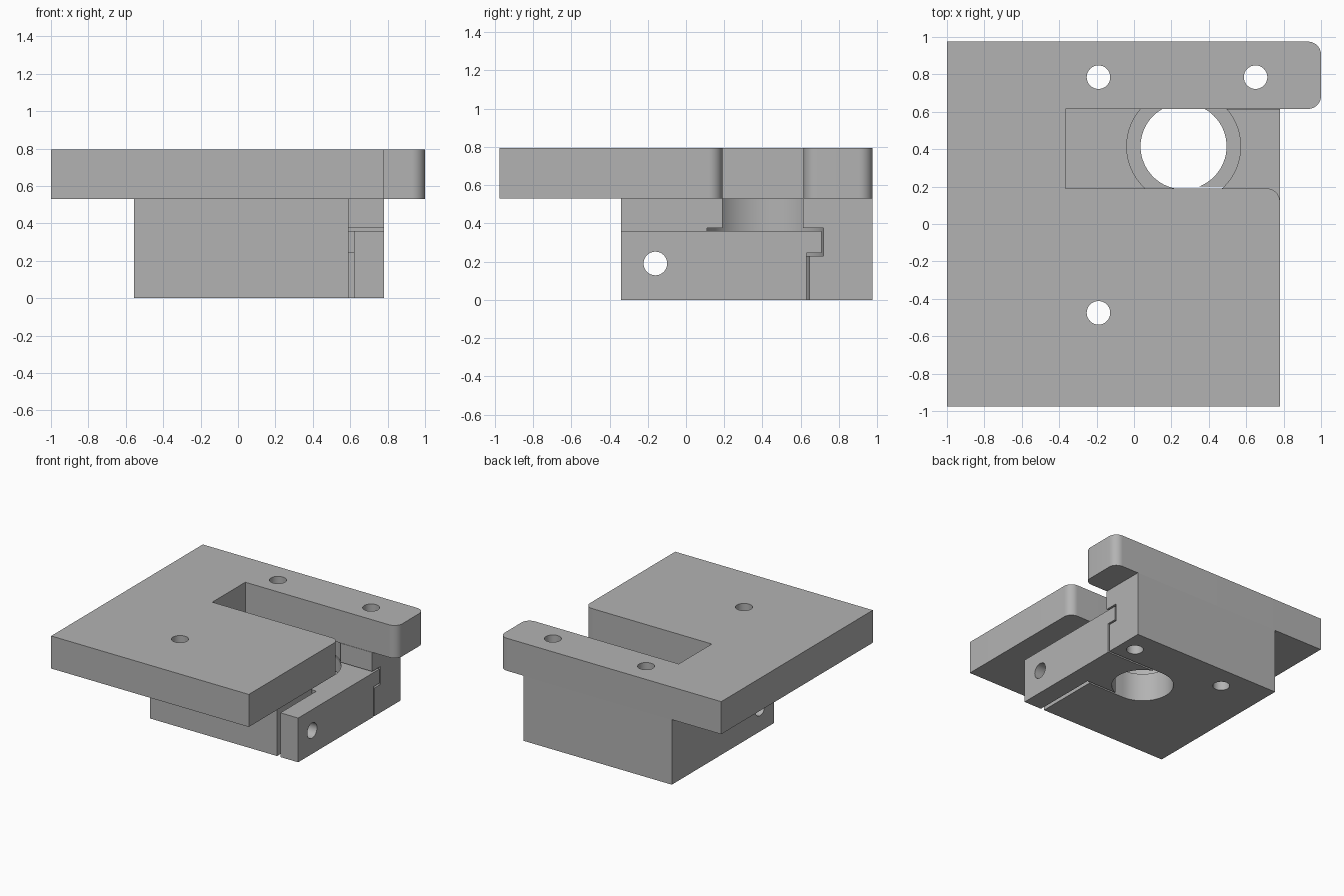
import bpy, bmesh, math
from mathutils import Matrix

old = bpy.data.objects.get("Cube")
if old:
    bpy.data.objects.remove(old, do_unlink=True)

grey = bpy.data.materials.new("plain_grey")
grey.use_nodes = True
tone = (0.45, 0.45, 0.45, 1)
grey.diffuse_color = tone
grey.node_tree.nodes["Principled BSDF"].inputs["Base Color"].default_value = tone

TOP, MID = 0.795, 0.53           # plate top, plate underside
BORE = (0.265, 0.415)            # bore centre
R_BORE, R_SEAT = 0.23, 0.305     # bore and counterbore radii
LEDGE, ROOF = 0.23, 0.375        # counterbore floor, channel roof


def prism(name, points, z0, z1):
    """Extrude a counter-clockwise outline from z0 to z1."""
    bm = bmesh.new()
    face = bm.faces.new([bm.verts.new((x, y, z0)) for x, y in points])
    res = bmesh.ops.extrude_face_region(bm, geom=[face])
    top = [v for v in res["geom"] if isinstance(v, bmesh.types.BMVert)]
    bmesh.ops.translate(bm, verts=top, vec=(0, 0, z1 - z0))
    bmesh.ops.recalc_face_normals(bm, faces=bm.faces)
    mesh = bpy.data.meshes.new(name)
    bm.to_mesh(mesh)
    bm.free()
    mesh.materials.append(grey)
    ob = bpy.data.objects.new(name, mesh)
    bpy.context.collection.objects.link(ob)
    return ob


def rect(x0, x1, y0, y1):
    return [(x0, y0), (x1, y0), (x1, y1), (x0, y1)]


def arc(c, r, a0, a1, n):
    return [(c[0] + r * math.cos(math.radians(a0 + (a1 - a0) * i / n)),
             c[1] + r * math.sin(math.radians(a0 + (a1 - a0) * i / n)))
            for i in range(n + 1)]


def disc(name, c, r, z0, z1, n=64):
    return prism(name, arc(c, r, 0, 360, n)[:-1], z0, z1)


def channel(name, r, z0, z1):
    """Round-ended slot, open toward +x."""
    pts = arc(BORE, r, 90, 270, 32)
    return prism(name, pts + [(1.2, BORE[1] - r), (1.2, BORE[1] + r)], z0, z1)


def combine(ob, tools, operation="DIFFERENCE"):
    for tool in tools:
        mod = ob.modifiers.new("cut", "BOOLEAN")
        mod.operation, mod.solver, mod.object = operation, "EXACT", tool
        bpy.context.view_layer.objects.active = ob
        bpy.ops.object.modifier_apply(modifier=mod.name)
        bpy.data.objects.remove(tool, do_unlink=True)


def screw_holes(places):
    return [disc("hole_cutter", p, 0.063, -0.1, 1, 32) for p in places]


def cross_hole():
    """Hole running along x through block and jaw."""
    ob = disc("cross_cutter", (0, 0), 0.062, -1, 1, 32)
    ob.data.transform(Matrix.Translation((0, -0.16, 0.19))
                      @ Matrix.Rotation(math.pi / 2, 4, "Y"))
    return ob


BACK_HOLES = [(-0.19, 0.785), (0.65, 0.785)]
FRONT_HOLE = (-0.19, -0.475)

# Mounting plate with a side slot and rounded arm corners
c = 0.07
outline = [(-1, -0.975), (0.78, -0.975)]
outline += arc((0.78 - c, 0.19 - c), c, 0, 90, 10)
outline += [(-0.365, 0.19), (-0.365, 0.615)]
outline += arc((1 - c, 0.615 + c), c, -90, 0, 10)
outline += arc((1 - c, 0.975 - c), c, 0, 90, 10)
outline += [(-1, 0.975)]
plate = prism("mounting_plate", outline, MID, TOP)
combine(plate, screw_holes(BACK_HOLES + [FRONT_HOLE]))

# Holder block: front right corner left open for the jaw
block = prism("holder_block", [(-0.555, -0.34), (0.59, -0.34), (0.59, 0.15),
              (0.78, 0.15), (0.78, 0.975), (-0.555, 0.975)], 0, MID)
combine(block, [
    channel("bore_cutter", R_BORE, -0.1, LEDGE + 0.01),
    channel("seat_cutter", R_SEAT, LEDGE, ROOF),
    disc("upper_seat_cutter", BORE, R_SEAT - 0.001, ROOF - 0.01, 0.6),
    prism("slot_cutter", rect(BORE[0], 1.2, 0.19, 0.612), ROOF - 0.01, 0.6),
    prism("corner_cutter", rect(0.59, 1.2, 0, 0.19), -0.1, 0.6),
    cross_hole()] + screw_holes(BACK_HOLES))

# Clamp jaw: bar plus a stepped tongue that slides into the channel
jaw = prism("clamp_jaw", [(0.62, -0.34), (0.78, -0.34), (0.78, 0.63),
            (0.28, 0.63), (0.28, 0.2), (0.62, 0.2)], 0, LEDGE + 0.015)
tongue = prism("jaw_tongue", [(0.62, -0.34), (0.78, -0.34), (0.78, 0.708),
               (0.28, 0.708), (0.28, 0.122), (0.62, 0.122)], LEDGE + 0.015, 0.36)
combine(jaw, [tongue], "UNION")
combine(jaw, [disc("bore_cutter", BORE, R_BORE, -0.1, 0.6),
              disc("seat_cutter", BORE, R_SEAT, LEDGE, 0.6),
              cross_hole()])

# Smooth the round walls, keep the machined edges sharp
bpy.ops.object.select_all(action="DESELECT")
for ob in (plate, block, jaw):
    ob.select_set(True)
bpy.context.view_layer.objects.active = plate
bpy.ops.object.shade_smooth_by_angle(angle=math.radians(30))
